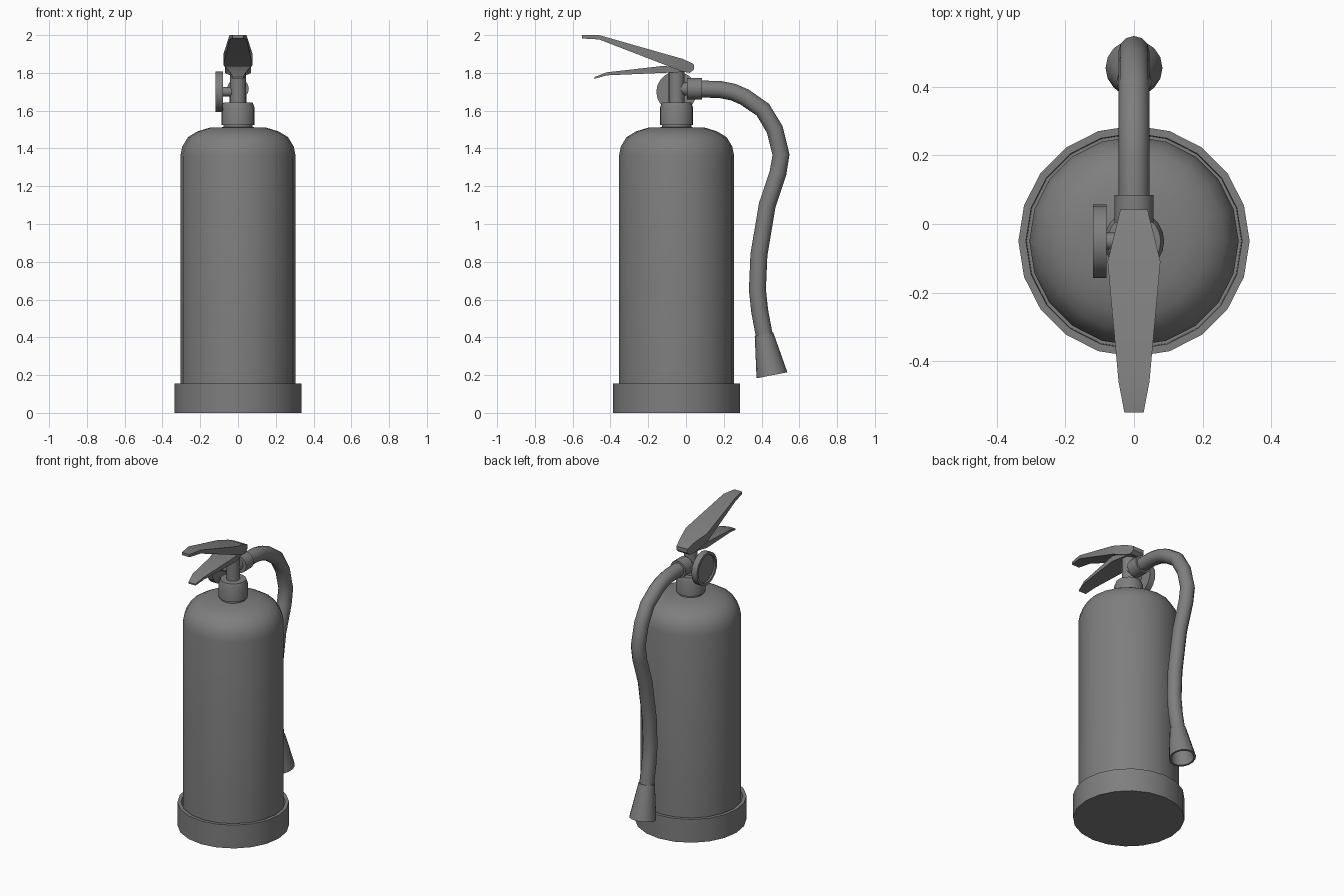
import bpy, bmesh, math
from mathutils import Vector

old = bpy.data.objects.get("Cube")
if old:
    bpy.data.objects.remove(old, do_unlink=True)

# The whole model shares one grey
grey = bpy.data.materials.new("plain grey")
grey.use_nodes = True
colour = (0.21, 0.21, 0.21, 1)
grey.diffuse_color = colour
grey.node_tree.nodes["Principled BSDF"].inputs["Base Color"].default_value = colour

AXIS_Y = -0.05


def finish(obj, angle=40):
    obj.data.materials.clear()
    obj.data.materials.append(grey)
    bpy.ops.object.select_all(action='DESELECT')
    obj.select_set(True)
    bpy.context.view_layer.objects.active = obj
    bpy.ops.object.shade_smooth_by_angle(angle=math.radians(angle))
    return obj


def make(name, bm, angle=40):
    bmesh.ops.remove_doubles(bm, verts=bm.verts, dist=1e-5)
    bmesh.ops.recalc_face_normals(bm, faces=bm.faces)
    mesh = bpy.data.meshes.new(name)
    bm.to_mesh(mesh)
    bm.free()
    obj = bpy.data.objects.new(name, mesh)
    bpy.context.collection.objects.link(obj)
    return finish(obj, angle)


def lathe(name, profile, sides=20, origin=(0, AXIS_Y, 0), axis=(0, 0, 1)):
    """Spin (radius, height) points round an axis; zero radius closes an end."""
    bm = bmesh.new()
    turn = Vector((0, 0, 1)).rotation_difference(Vector(axis).normalized())
    rings = []
    for r, h in profile:
        ring = []
        for i in range(sides):
            a = math.tau * i / sides
            p = Vector((r * math.cos(a), r * math.sin(a), h))
            ring.append(bm.verts.new(turn @ p + Vector(origin)))
        rings.append(ring)
    for low, high in zip(rings, rings[1:]):
        for i in range(sides):
            j = (i + 1) % sides
            bm.faces.new((low[i], low[j], high[j], high[i]))
    bmesh.ops.remove_doubles(bm, verts=bm.verts, dist=1e-5)
    return make(name, bm)


def lever(name, stations):
    """Loft a bar through (y, top, bottom, half width) stations."""
    bm = bmesh.new()
    rings = [[bm.verts.new(c) for c in
              ((-w, y, bottom), (w, y, bottom), (w, y, top), (-w, y, top))]
             for y, top, bottom, w in stations]
    for a, b in zip(rings, rings[1:]):
        for i in range(4):
            j = (i + 1) % 4
            bm.faces.new((a[i], a[j], b[j], b[i]))
    bm.faces.new(rings[0])
    bm.faces.new(rings[-1])
    return make(name, bm, 20)


# Tank and base cup
lathe("tank", [(0, 0.08), (0.305, 0.08), (0.305, 1.36), (0.295, 1.41),
               (0.265, 1.46), (0.215, 1.49), (0.15, 1.51), (0, 1.515)])
lathe("base_cup", [(0, 0), (0.337, 0), (0.337, 0.155), (0.315, 0.155),
                   (0.313, 0.1), (0, 0.1)])

# Neck, collar and valve
lathe("neck", [(0, 1.49), (0.078, 1.49), (0.078, 1.54), (0, 1.54)])
lathe("collar", [(0, 1.525), (0.088, 1.525), (0.088, 1.615),
                 (0.078, 1.642), (0, 1.645)])
lathe("valve_stem", [(0, 1.63), (0.042, 1.63), (0.042, 1.815), (0, 1.815)], 16)

# Pressure gauge with a recessed face, on the model's right
lathe("gauge", [(0, 0), (0.107, 0), (0.107, 0.04), (0.09, 0.04),
                (0.088, 0.03), (0, 0.03)], 20, (-0.08, AXIS_Y, 1.7), (-1, 0, 0))
lathe("gauge_stub", [(0, 0), (0.025, 0), (0.025, 0.09), (0, 0.09)],
      12, (0, AXIS_Y, 1.7), (-1, 0, 0))

# Hose connector
lathe("hose_connector", [(0, 0), (0.035, 0), (0.035, 0.055), (0.057, 0.055),
                         (0.057, 0.135), (0, 0.135)],
      16, (0, AXIS_Y, 1.716), (0, 1, 0))

# Squeeze lever above, carrying handle below
lever("squeeze_lever", [(-0.55, 2.0, 1.982, 0.028), (-0.46, 2.0, 1.977, 0.045),
                        (-0.11, 1.9, 1.842, 0.077), (-0.02, 1.875, 1.807, 0.055),
                        (0.02, 1.857, 1.8, 0.045), (0.042, 1.845, 1.818, 0.04)])
lever("carrying_handle", [(-0.485, 1.778, 1.768, 0.026), (-0.42, 1.803, 1.787, 0.042),
                          (-0.12, 1.837, 1.8, 0.07), (0, 1.825, 1.805, 0.04)])

# Hose
path = [(0.06, 1.715), (0.18, 1.712), (0.25, 1.698), (0.31, 1.672), (0.407, 1.605),
        (0.47, 1.5), (0.503, 1.367), (0.487, 1.27), (0.43, 1.1), (0.386, 0.837),
        (0.378, 0.652), (0.39, 0.54), (0.418, 0.39)]
curve = bpy.data.curves.new("hose", 'CURVE')
curve.dimensions = '3D'
curve.bevel_depth = 0.045
curve.bevel_resolution = 4
spline = curve.splines.new('POLY')
spline.points.add(len(path) - 1)
for point, (y, z) in zip(spline.points, path):
    point.co = (0, y, z, 1)
hose = bpy.data.objects.new("hose", curve)
bpy.context.collection.objects.link(hose)
bpy.ops.object.select_all(action='DESELECT')
hose.select_set(True)
bpy.context.view_layer.objects.active = hose
bpy.ops.object.convert(target='MESH')
finish(bpy.context.view_layer.objects.active)

# Flared hollow nozzle
lathe("nozzle", [(0, 0), (0.05, 0), (0.083, 0.221), (0.07, 0.221),
                 (0.042, 0.04), (0, 0.04)], 16, (0, 0.413, 0.416), (0, 0.042, -0.217))
